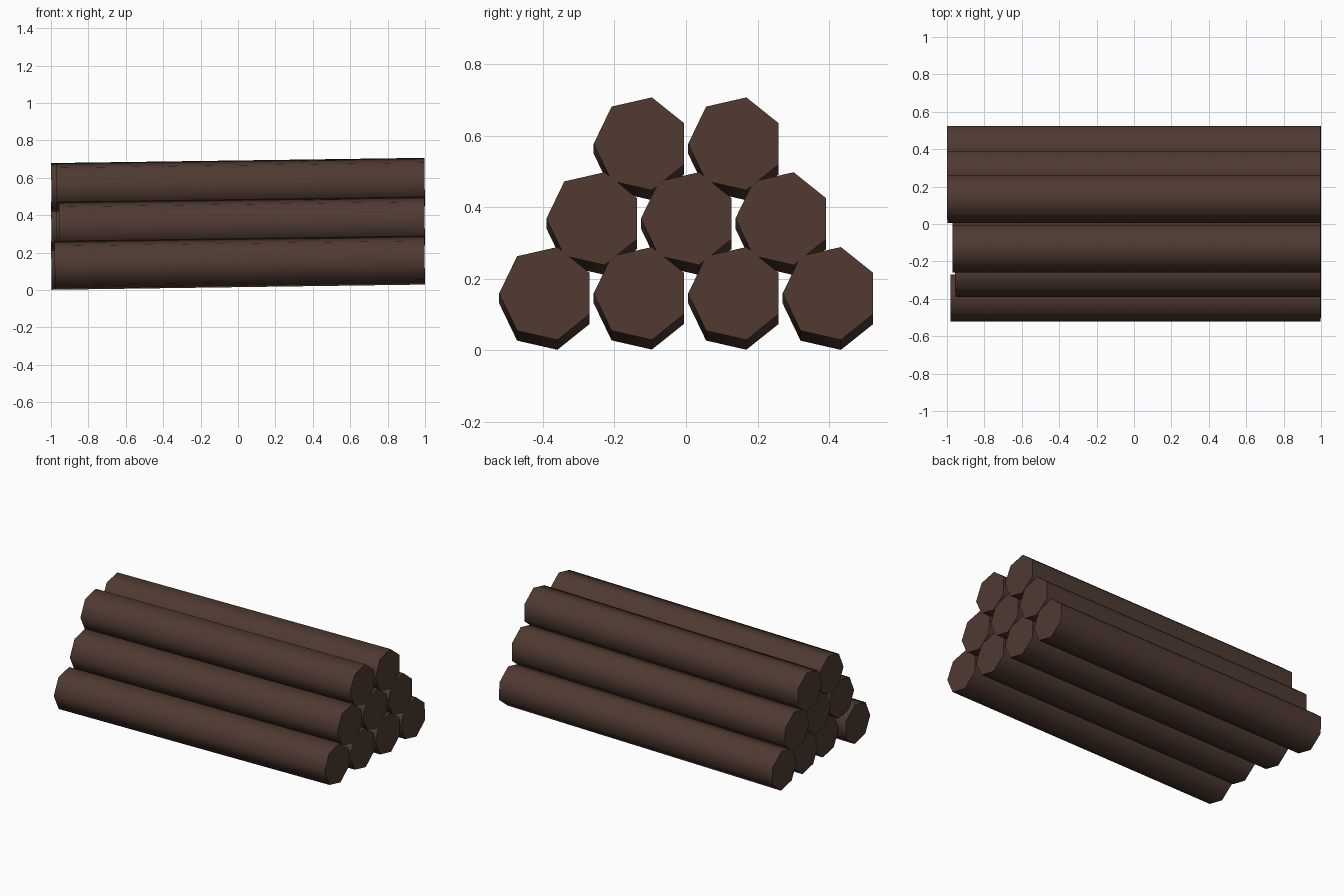
import bpy
from math import pi, radians, cos, sin
from mathutils import Matrix

cube = bpy.data.objects.get("Cube")
if cube:
    bpy.data.objects.remove(cube, do_unlink=True)

bark = bpy.data.materials.new("dark_brown_bark")
bark.use_nodes = True
colour = (0.078, 0.042, 0.031, 1)
bark.diffuse_color = colour
bark.node_tree.nodes["Principled BSDF"].inputs["Base Color"].default_value = colour

RADIUS = 0.133
PITCH = 0.264        # spacing of logs within a row
ROW_RISE = 0.209     # height gained per row
TILT = 0.014         # logs rise slightly towards +x
FRONT_END = 0.998

# Position of the ragged log ends on the -x side, front log first
rows = [
    ("bottom", -0.389, [-0.98, -0.935, -0.97, -0.998]),
    ("middle", -0.257, [-0.955, -0.97, -0.998]),
    ("top", -0.125, [-0.97, -0.998]),
]


def add_log(name, y, z, back_end):
    """Seven-sided log with an edge line facing the front."""
    middle = (FRONT_END + back_end) / 2
    bpy.ops.mesh.primitive_cylinder_add(
        vertices=7, radius=RADIUS, depth=FRONT_END - back_end)
    log = bpy.context.object
    log.name = name
    # Point one corner of the heptagon along -y, then lay the log along x
    corner = log.data.vertices[0].co
    spin = Matrix.Rotation(-pi / 2 - Matrix.Identity(2)[0][1], 4, "Z")
    if abs(corner.y) > abs(corner.x):
        spin = Matrix.Rotation(pi if corner.y > 0 else 0, 4, "Z")
    lay = Matrix.Rotation(pi / 2 - TILT, 4, "Y")
    log.data.transform(lay @ spin)
    log.location = (middle, y, z + middle * sin(TILT))
    log.data.materials.append(bark)
    bpy.ops.object.shade_smooth_by_angle(angle=radians(60))


# Stack the pile row by row
for level, (row_name, first_y, ends) in enumerate(rows):
    for i, end in enumerate(ends):
        add_log(f"{row_name}_log_{i + 1}", first_y + i * PITCH,
                0.145 + level * ROW_RISE, end)
